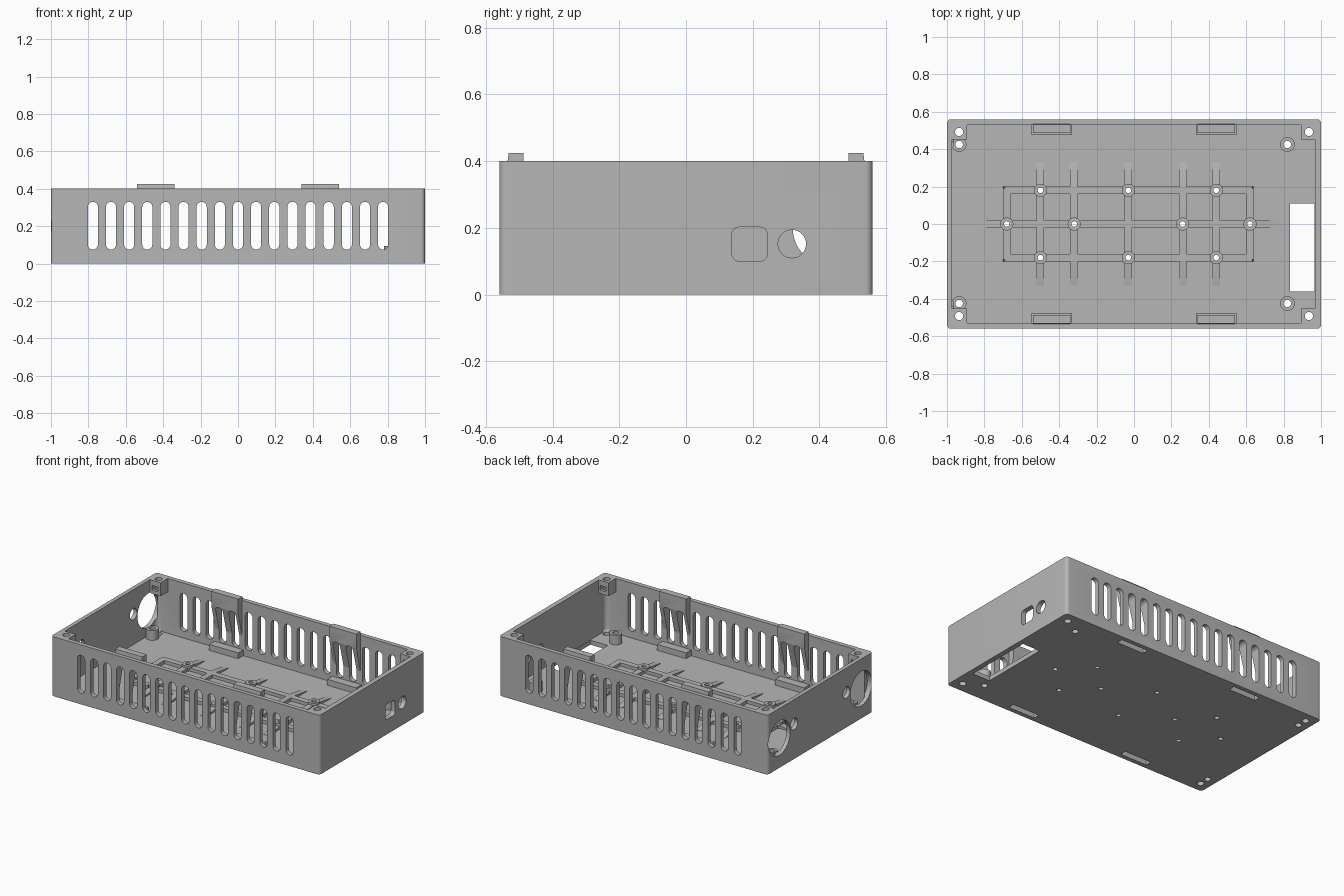
import bpy, bmesh, math

if "Cube" in bpy.data.objects:
    bpy.data.objects.remove(bpy.data.objects["Cube"], do_unlink=True)

GREY = (0.47, 0.47, 0.47, 1)
plastic = bpy.data.materials.new("grey plastic")
plastic.use_nodes = True
plastic.diffuse_color = GREY
plastic.node_tree.nodes["Principled BSDF"].inputs["Base Color"].default_value = GREY

AXES = {"x": lambda u, v, w: (w, u, v),
        "y": lambda u, v, w: (u, w, v),
        "z": lambda u, v, w: (u, v, w)}


def rounded(u0, u1, v0, v1, r, n=6):
    """Outline of a rectangle with rounded corners."""
    pts = []
    corners = [(u1 - r, v1 - r), (u0 + r, v1 - r), (u0 + r, v0 + r), (u1 - r, v0 + r)]
    for q, (cu, cv) in enumerate(corners):
        for i in range(n + 1):
            a = math.pi / 2 * (q + i / n)
            pts.append((cu + r * math.cos(a), cv + r * math.sin(a)))
    return pts


def rect(u0, u1, v0, v1):
    return [(u0, v0), (u1, v0), (u1, v1), (u0, v1)]


def circle(u, v, r, n=32):
    return [(u + r * math.cos(2 * math.pi * i / n), v + r * math.sin(2 * math.pi * i / n))
            for i in range(n)]


def prism(bm, outline, axis, a, b):
    """Extrude an outline along an axis from a to b."""
    place = AXES[axis]
    low = [bm.verts.new(place(u, v, a)) for u, v in outline]
    high = [bm.verts.new(place(u, v, b)) for u, v in outline]
    bm.faces.new(low)
    bm.faces.new(high)
    for i in range(len(low)):
        j = (i + 1) % len(low)
        bm.faces.new((low[i], low[j], high[j], high[i]))


def finish(name, bm):
    bmesh.ops.recalc_face_normals(bm, faces=bm.faces[:])
    mesh = bpy.data.meshes.new(name)
    bm.to_mesh(mesh)
    bm.free()
    mesh.materials.append(plastic)
    obj = bpy.data.objects.new(name, mesh)
    bpy.context.collection.objects.link(obj)
    return obj


def cut(obj, *cutters):
    bpy.ops.object.select_all(action="DESELECT")
    bpy.context.view_layer.objects.active = obj
    obj.select_set(True)
    for cutter in cutters:
        mod = obj.modifiers.new("cut", "BOOLEAN")
        mod.operation = "DIFFERENCE"
        mod.solver = "EXACT"
        mod.object = cutter
        bpy.ops.object.modifier_apply(modifier=mod.name)
    bpy.ops.object.shade_smooth_by_angle(angle=math.radians(30))


def part(name, outline, axis, a, b, *cutters):
    bm = bmesh.new()
    prism(bm, outline, axis, a, b)
    obj = finish(name, bm)
    cut(obj, *cutters)
    return obj


FLOOR, TOP = 0.03, 0.4
SIGNS = (-1, 1)
clip_x = [(-0.54, -0.34), (0.34, 0.54)]
corners = [(sx * 0.935, sy * 0.492) for sx in SIGNS for sy in SIGNS]
bosses = [(x, sy * 0.425) for x in (-0.935, 0.82) for sy in SIGNS]
pillars = [(x, sy * 0.18) for x in (-0.5, -0.03, 0.44) for sy in SIGNS]
pillars += [(x, 0) for x in (-0.68, -0.32, 0.26, 0.62)]

# Cavity with a softened floor edge
bm = bmesh.new()
prism(bm, rounded(-0.973, 0.967, -0.53, 0.53, 0.03), "z", FLOOR, 0.6)
edges = [e for e in bm.edges if all(v.co.z < 0.1 for v in e.verts)]
bmesh.ops.bevel(bm, geom=edges, offset=0.02, segments=4, profile=0.5, affect="EDGES")
cavity = finish("cavity_cutter", bm)

# All through openings
bm = bmesh.new()
for s in SIGNS:
    a, b = sorted((s * 0.47, s * 0.6))
    for i in range(-8, 9):                                   # side vents
        x = i * 0.097
        prism(bm, rounded(x - 0.027, x + 0.027, 0.075, 0.33, 0.0269), "y", a, b)
    prism(bm, circle(s * 0.435, 0.2, 0.115, 48), "x", -1.05, -0.965)   # large ports
    prism(bm, circle(s * 0.278, 0.235, 0.038), "x", -1.05, -0.965)     # small ports
    for x0, x1 in clip_x:                                    # clip sockets
        a, b = sorted((s * 0.488, s * 0.53))
        prism(bm, rect(x0, x1, a, b), "z", -0.05, 0.05)
prism(bm, rounded(0.138, 0.244, 0.1, 0.202, 0.022), "x", 0.93, 1.05)   # socket opening
prism(bm, circle(0.318, 0.152, 0.042), "x", 0.93, 1.05)                # round opening
prism(bm, rect(0.835, 0.965, -0.36, 0.11), "z", -0.05, 0.06)           # floor opening
for x, y in corners:
    prism(bm, circle(x, y, 0.022), "z", -0.1, 0.6)
for x, y in bosses:
    prism(bm, circle(x, y, 0.02), "z", -0.1, 0.2)
for x, y in pillars:
    prism(bm, circle(x, y, 0.015, 20), "z", -0.1, 0.2)
openings = finish("opening_cutter", bm)

# Nut pockets in the corner blocks
bm = bmesh.new()
for x, y in corners:
    a, b = sorted((y * 0.85, y * 1.05))
    prism(bm, rect(x - 0.022, x + 0.022, a, b), "z", 0.335, 0.365)
nuts = finish("nut_cutter", bm)

# Tray
part("case_shell", rounded(-1, 1, -0.56, 0.56, 0.022), "z", 0, TOP, cavity, openings)

# Corner screw blocks
for i, (x, y) in enumerate(corners):
    sx, sy = math.copysign(1, x), math.copysign(1, y)
    xs = sorted((sx * 0.893, sx * 0.98))
    ys = sorted((sy * 0.453, sy * 0.54))
    part(f"corner_block_{i + 1}", rect(*xs, *ys), "z", 0.31, TOP, openings, nuts)

# Clips with tapering supports, and the sockets under them
for s in SIGNS:
    side = "back" if s > 0 else "front"
    for (x0, x1), end in zip(clip_x, ("right", "left")):
        profile = [(0.535, 0.14), (0.487, 0.33), (0.487, 0.425), (0.532, 0.425), (0.535, TOP)]
        part(f"clip_{side}_{end}", [(s * y, z) for y, z in profile], "x", x0, x1, openings)
        ys = sorted((s * 0.475, s * 0.54))
        part(f"clip_socket_{side}_{end}", rect(x0 - 0.008, x1 + 0.008, *ys),
             "z", 0.01, 0.07, openings)

# Screw bosses and board pillars
for i, (x, y) in enumerate(bosses):
    part(f"screw_boss_{i + 1}", circle(x, y, 0.039), "z", 0.015, 0.095, openings)
for i, (x, y) in enumerate(pillars):
    part(f"board_pillar_{i + 1}", circle(x, y, 0.035, 24), "z", 0.015, 0.066, openings)


def rib(name, axis, at, start, end, taper):
    """Bar on the floor whose ends slope down over the taper length."""
    base, top = 0.02, 0.052
    outline = [(start, base), (end, base), (end, FLOOR + 0.002), (end - taper, top),
               (start + taper, top), (start, FLOOR + 0.002)]
    part(name, outline, axis, at - 0.02, at + 0.02, openings)


# Floor ribs
rib("long_rib_middle", "y", 0, -0.83, 0.77, 0.14)
rib("long_rib_back", "y", 0.18, -0.7, 0.64, 0.01)
rib("long_rib_front", "y", -0.18, -0.7, 0.64, 0.01)
for i, x in enumerate((-0.5, -0.322, -0.03, 0.262, 0.44)):
    rib(f"cross_rib_{i + 1}", "x", x, -0.33, 0.33, 0.13)
for name, x in (("right", -0.68), ("left", 0.62)):
    rib(f"end_rib_{name}", "x", x, -0.2, 0.2, 0.01)

for cutter in (cavity, openings, nuts):
    bpy.data.objects.remove(cutter, do_unlink=True)
